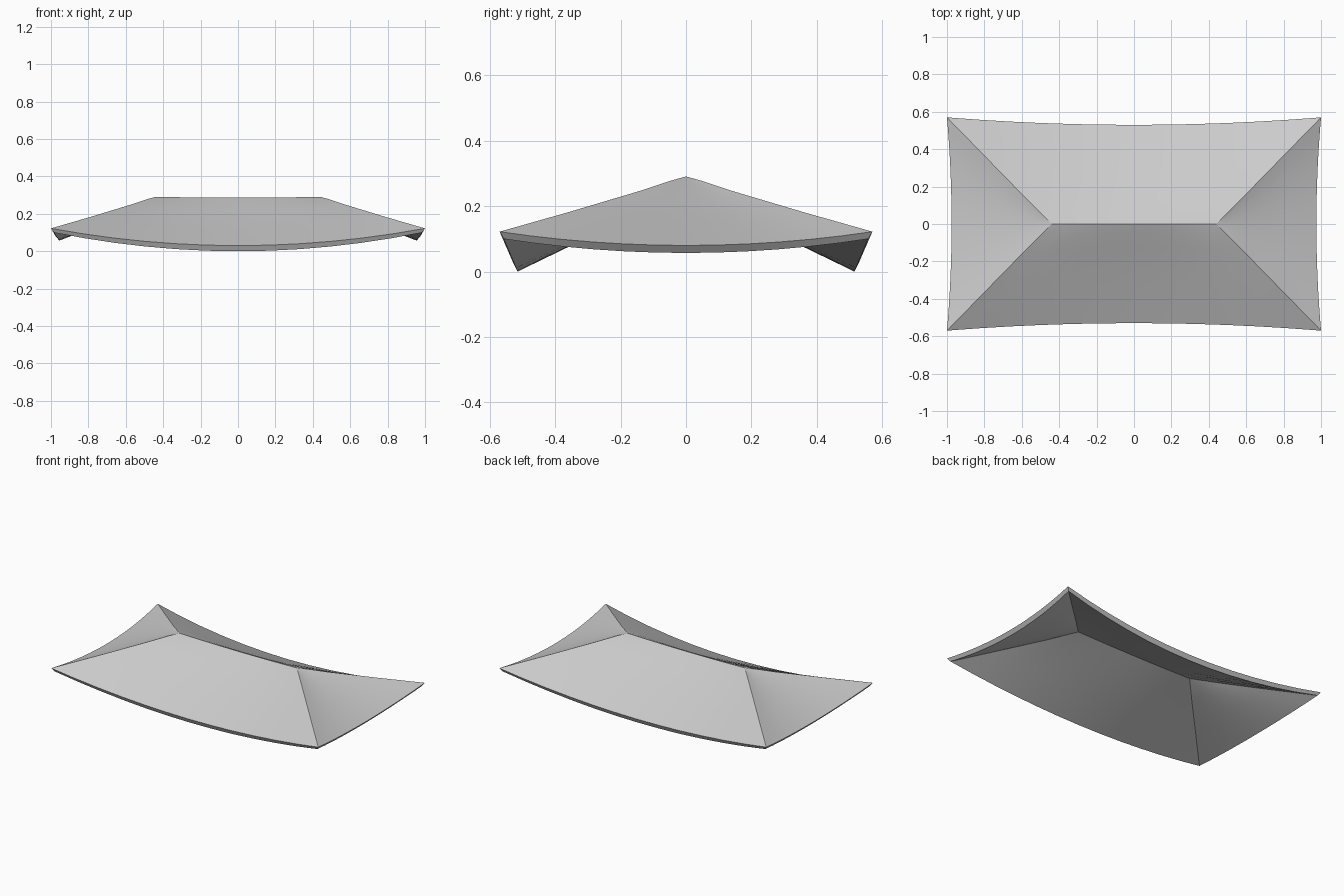
import bpy
import bmesh
from mathutils import Vector

cube = bpy.data.objects.get("Cube")
if cube:
    bpy.data.objects.remove(cube, do_unlink=True)

# Hip line from eave corner up to ridge end
TOP_HIP = [(1, .57, .122), (.79, .355, .183), (.58, .14, .247), (.49, .05, .277), (.44, 0, .291)]
UNDER_HIP = [(.985, .557, .1), (.78, .348, .158), (.575, .14, .218), (.44, 0, .263)]
STEPS = 12


def slope_point(hip, corner_y, t, main, side, sag, bow, ridge_sag):
    """Point on a sagging roof slope, t running from hip to hip."""
    x, y, z = hip
    w = y / corner_y
    dip = 1 - t * t
    z -= dip * (ridge_sag + (sag - ridge_sag) * w)
    if main:
        return Vector((x * t, side * (y - bow * dip * w), z))
    return Vector((side * (x - bow * dip * w), y * t, z))


def slope(bm, hips, main, side, sag, bow, ridge_sag=0):
    """Loft one slope and return its eave vertices."""
    rows = []
    for hip in hips:
        rows.append([bm.verts.new(slope_point(hip, hips[0][1], 2 * i / STEPS - 1,
                                              main, side, sag, bow, ridge_sag))
                     for i in range(STEPS + 1)])
    for low, high in zip(rows, rows[1:]):
        for i in range(STEPS):
            if not main and high is rows[-1]:
                bm.faces.new((low[i], low[i + 1], high[i]))
            else:
                bm.faces.new((low[i], low[i + 1], high[i + 1], high[i]))
    return rows[0]


# Four slopes, each with a matching underside and a fascia strip
bm = bmesh.new()
for side in (-1, 1):
    for main in (True, False):
        if main:
            top = slope(bm, TOP_HIP, True, side, .092, .04, .005)
            under = slope(bm, UNDER_HIP, True, side, .1, .042, .005)
        else:
            top = slope(bm, TOP_HIP, False, side, .042, .025)
            under = slope(bm, UNDER_HIP, False, side, .043, .03)
        for i in range(STEPS):
            bm.faces.new((top[i], top[i + 1], under[i + 1], under[i]))
bmesh.ops.remove_doubles(bm, verts=bm.verts, dist=.0005)
loose = [v for v in bm.verts if not v.link_faces]
bmesh.ops.delete(bm, geom=loose, context='VERTS')
bmesh.ops.recalc_face_normals(bm, faces=bm.faces)

mesh = bpy.data.meshes.new("hip_roof")
bm.to_mesh(mesh)
bm.free()
roof = bpy.data.objects.new("hip_roof", mesh)
bpy.context.collection.objects.link(roof)

# Plain grey finish
grey = bpy.data.materials.new("light_grey")
grey.use_nodes = True
colour = (.6, .6, .6, 1)
grey.diffuse_color = colour
grey.node_tree.nodes["Principled BSDF"].inputs["Base Color"].default_value = colour
mesh.materials.append(grey)

# Smooth slopes with crisp hips, ridge and eaves
bpy.ops.object.select_all(action='DESELECT')
roof.select_set(True)
bpy.context.view_layer.objects.active = roof
bpy.ops.object.shade_smooth_by_angle(angle=.35)
